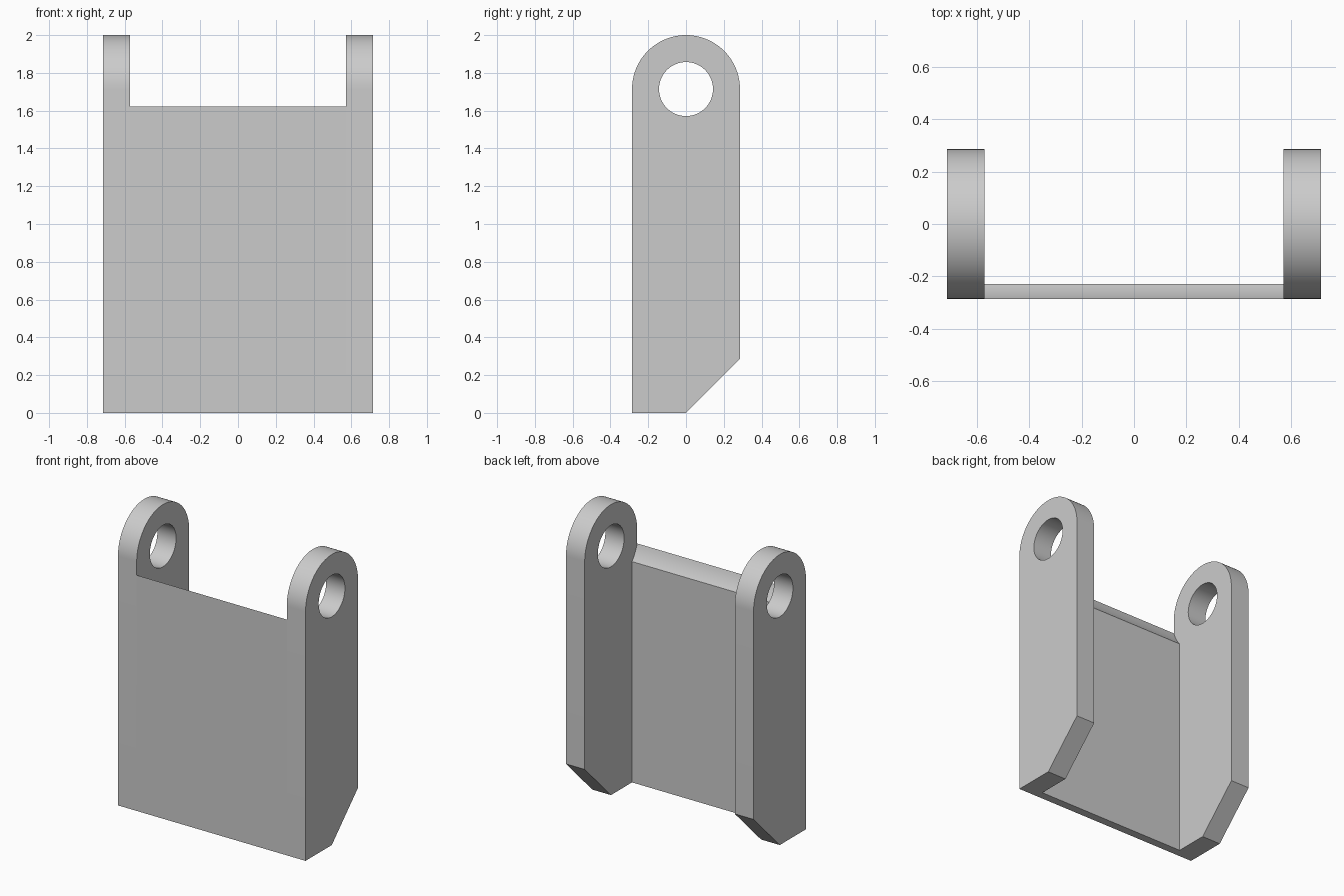
import bpy, bmesh
from math import pi, cos, sin, sqrt

cube = bpy.data.objects.get("Cube")
if cube:
    bpy.data.objects.remove(cube, do_unlink=True)

U = 2 / 14             # base unit: hole radius and arm thickness
R = 2 * U              # outer radius of the arm
PIVOT = 2 - R          # height of the hole centre
HALF_W = 5 * U         # half of the overall width
PLATE = 0.4 * U        # thickness of the front plate

grey = bpy.data.materials.new("plain grey")
grey.use_nodes = True
colour = (0.6, 0.6, 0.6, 1)
grey.diffuse_color = colour
grey.node_tree.nodes["Principled BSDF"].inputs["Base Color"].default_value = colour


def arc(radius, start, end, steps):
    """Points (y, z) on an arc about the pivot."""
    angles = [start + (end - start) * i / steps for i in range(steps + 1)]
    return [(radius * cos(a), PIVOT + radius * sin(a)) for a in angles]


def extrude_profile(name, loops, x0, x1):
    """Fill closed (y, z) loops, later loops being holes, and extrude along x."""
    bm = bmesh.new()
    edges = []
    for loop in loops:
        verts = [bm.verts.new((x0, y, z)) for y, z in loop]
        edges += [bm.edges.new((v, verts[i - 1])) for i, v in enumerate(verts)]
    bmesh.ops.triangle_fill(bm, edges=edges, use_beauty=True, use_dissolve=False)
    grown = bmesh.ops.extrude_face_region(bm, geom=bm.faces[:], use_keep_orig=True)
    moved = [g for g in grown["geom"] if isinstance(g, bmesh.types.BMVert)]
    bmesh.ops.translate(bm, verts=moved, vec=(x1 - x0, 0, 0))
    bmesh.ops.recalc_face_normals(bm, faces=bm.faces[:])
    mesh = bpy.data.meshes.new(name)
    bm.to_mesh(mesh)
    bm.free()
    mesh.materials.append(grey)
    obj = bpy.data.objects.new(name, mesh)
    bpy.context.collection.objects.link(obj)
    bpy.ops.object.select_all(action="DESELECT")
    obj.select_set(True)
    bpy.context.view_layer.objects.active = obj
    bpy.ops.object.shade_smooth_by_angle(angle=pi / 6)
    return obj


# Side arms: rounded top, round hole, chamfered rear foot
outline = [(-R, 0), (0, 0), (R, R)] + arc(R, 0, pi, 48)
hole = arc(U, 0, 2 * pi, 64)[:-1]
for name, side in (("left_arm", 1), ("right_arm", -1)):
    extrude_profile(name, [outline, hole], side * (HALF_W - U), side * HALF_W)

# Front plate: top edge scooped concentric with the holes for clearance
clear = 1.05 * R
inner = R - PLATE
scoop = []
for i in range(9):
    y = -inner - PLATE * i / 8
    scoop.append((y, PIVOT - sqrt(clear ** 2 - y ** 2)))
extrude_profile("front_plate", [[(-R, 0), (-inner, 0)] + scoop],
                -HALF_W + U, HALF_W - U)
